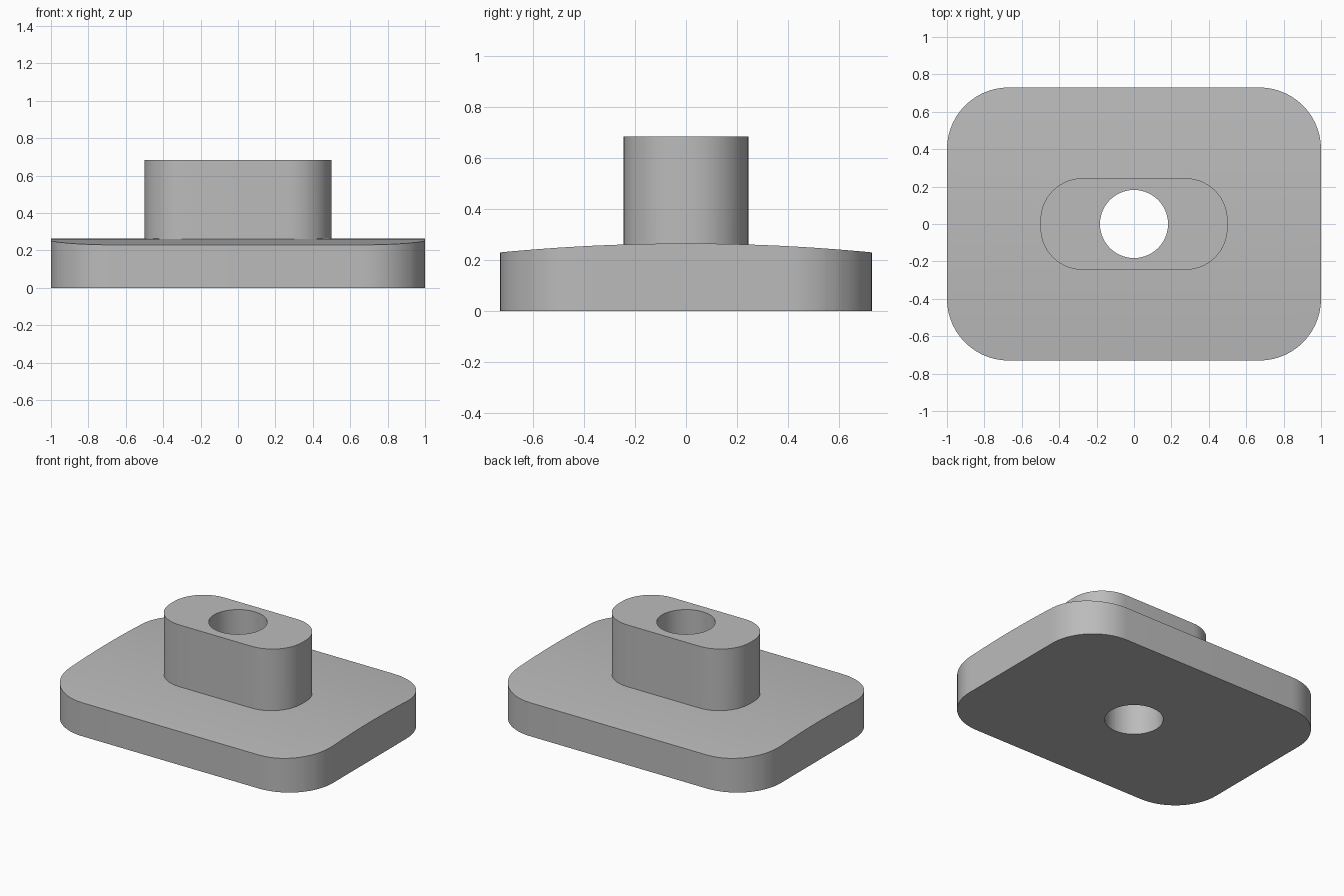
import bpy, bmesh, math

if "Cube" in bpy.data.objects:
    bpy.data.objects.remove(bpy.data.objects["Cube"], do_unlink=True)

HALF_DEPTH = 0.73

grey = bpy.data.materials.new("plain_grey")
grey.use_nodes = True
colour = (0.5, 0.5, 0.5, 1)
grey.diffuse_color = colour
grey.node_tree.nodes["Principled BSDF"].inputs["Base Color"].default_value = colour


def rounded_outline(hx, hy, r, steps=14):
    """Counter-clockwise rounded rectangle."""
    points = []
    for i, (sx, sy) in enumerate([(1, 1), (-1, 1), (-1, -1), (1, -1)]):
        for k in range(steps + 1):
            a = math.pi / 2 * (i + k / steps)
            points.append((sx * (hx - r) + r * math.cos(a), sy * (hy - r) + r * math.sin(a)))
    return points


def prism(name, outline, z0, z1, crown=0, slices=24):
    """Extrude an outline; crown lowers the top toward front and back."""
    bm = bmesh.new()
    face = bm.faces.new([bm.verts.new((x, y, z0)) for x, y in outline])
    top = bmesh.ops.extrude_face_region(bm, geom=[face])["geom"]
    for v in top:
        if isinstance(v, bmesh.types.BMVert):
            v.co.z = z1
    if crown:
        for i in range(1, slices):
            y = HALF_DEPTH * (2 * i / slices - 1)
            bmesh.ops.bisect_plane(bm, geom=bm.verts[:] + bm.edges[:] + bm.faces[:],
                                   plane_co=(0, y, 0), plane_no=(0, 1, 0))
        for v in bm.verts:
            if v.co.z > (z0 + z1) / 2:
                v.co.z -= crown * (v.co.y / HALF_DEPTH) ** 2
    bmesh.ops.recalc_face_normals(bm, faces=bm.faces)
    mesh = bpy.data.meshes.new(name)
    bm.to_mesh(mesh)
    bm.free()
    mesh.materials.append(grey)
    obj = bpy.data.objects.new(name, mesh)
    bpy.context.collection.objects.link(obj)
    return obj


def combine(target, tool, operation):
    mod = target.modifiers.new(operation.lower(), 'BOOLEAN')
    mod.operation, mod.object, mod.solver = operation, tool, 'EXACT'
    bpy.context.view_layer.objects.active = target
    bpy.ops.object.modifier_apply(modifier=mod.name)
    bpy.data.objects.remove(tool, do_unlink=True)


# Crowned plate, raised boss and vertical through hole
plate = prism("base_plate_with_boss", rounded_outline(1, HALF_DEPTH, 0.33), 0, 0.265, crown=0.035)
boss = prism("boss", rounded_outline(0.5, 0.245, 0.225), 0.1, 0.685)
hole = prism("hole_cutter", rounded_outline(0.182, 0.182, 0.1819), -0.2, 1)
hole.hide_render = True
combine(plate, boss, 'UNION')
combine(plate, hole, 'DIFFERENCE')

# Smooth curved walls, crisp rims
bpy.ops.object.select_all(action='DESELECT')
plate.select_set(True)
bpy.context.view_layer.objects.active = plate
bpy.ops.object.shade_smooth_by_angle(angle=math.radians(30))
